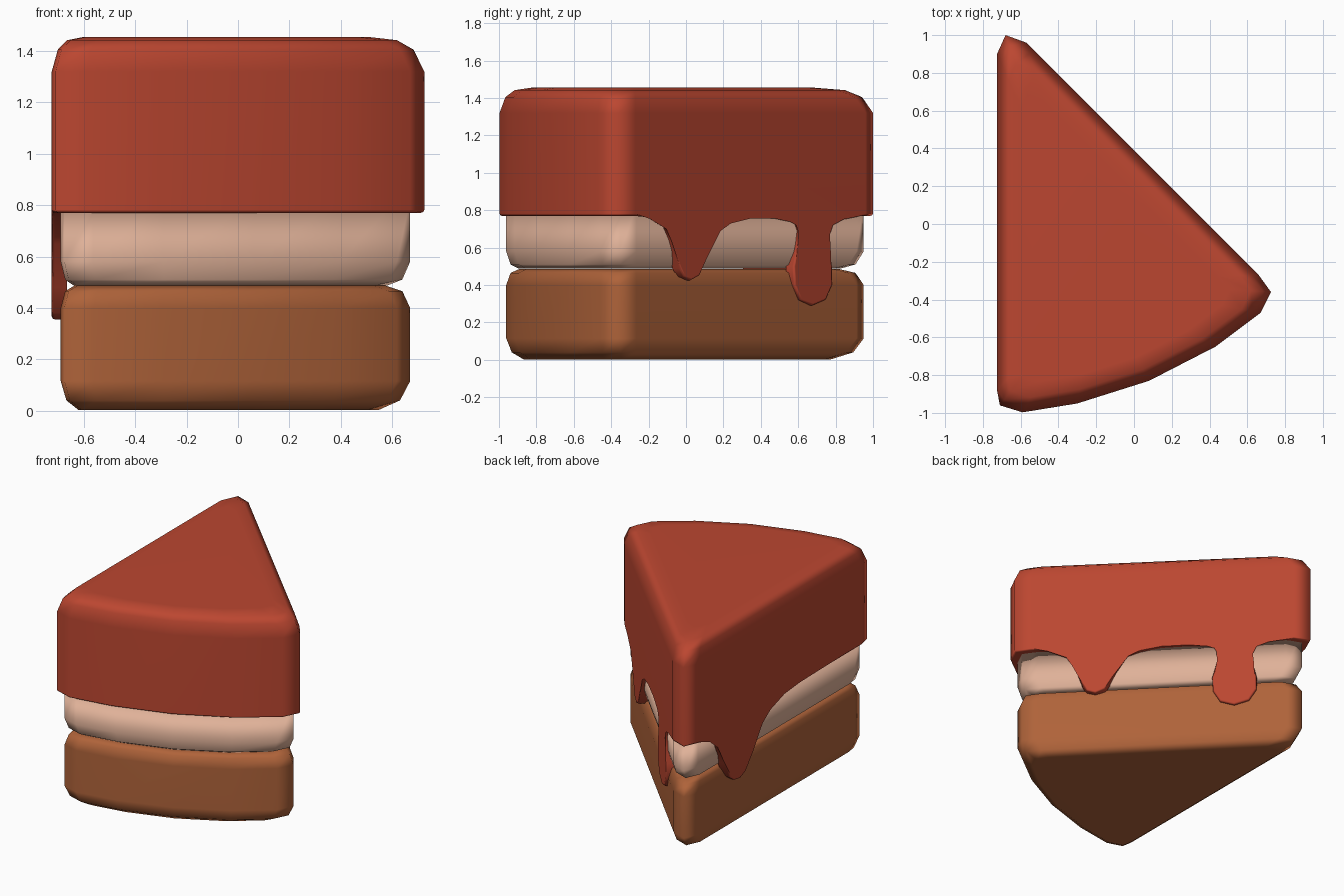
import bpy, bmesh
from mathutils import Vector

if "Cube" in bpy.data.objects:
    bpy.data.objects.remove(bpy.data.objects["Cube"])

# Wedge outline seen from above, counter-clockwise from the pointed tip
OUTLINE = [(-.68, 1.0), (-.725, .9), (-.725, -.88), (-.71, -.96), (-.59, -.997),
           (-.3, -.95), (.08, -.83), (.43, -.65), (.67, -.47), (.725, -.36),
           (.66, -.27), (-.57, .96)]
CENTRE = Vector((-.2, -.3))
RIM = .77

# Lower icing edge, as (y, z), on the flat left side and the diagonal side
LEFT_DRIPS = [(.77, .745), (.68, .67), (.61, .52), (.55, .40), (.50, .365), (.44, .355),
              (.38, .38), (.31, .48), (.21, .65), (.12, .715), (-.04, .755), (-.2, .77)]
DIAGONAL_DRIPS = [(-.19, .765), (-.10, .71), (-.07, .64), (-.03, .49), (-.01, .445),
                  (.03, .425), (.075, .45), (.11, .54), (.18, .70), (.24, .73), (.34, .755),
                  (.47, .757), (.56, .75), (.595, .73), (.608, .69), (.60, .62), (.577, .5),
                  (.582, .40), (.615, .32), (.68, .29), (.75, .32), (.785, .40), (.785, .5),
                  (.765, .6), (.76, .67), (.78, .73), (.84, .763)]


def material(name, colour):
    m = bpy.data.materials.new(name)
    m.diffuse_color = (*colour, 1)
    m.use_nodes = True
    m.node_tree.nodes["Principled BSDF"].inputs["Base Color"].default_value = m.diffuse_color
    return m


def scaled(p, s):
    return CENTRE + (Vector(p) - CENTRE) * s


def ring(bm, outline, s, z):
    return [bm.verts.new((*scaled(p, s), z)) for p in outline]


def bridge(bm, low, high):
    n = len(low)
    for i in range(n):
        j = (i + 1) % n
        bm.faces.new((low[i], low[j], high[j], high[i]))


def finish(bm, name, mat):
    for f in bm.faces:
        f.smooth = True
    me = bpy.data.meshes.new(name)
    bm.to_mesh(me)
    bm.free()
    me.materials.append(mat)
    ob = bpy.data.objects.new(name, me)
    bpy.context.collection.objects.link(ob)
    mod = ob.modifiers.new("even_shading", 'WEIGHTED_NORMAL')
    mod.weight = 60
    return ob


def layer(name, levels, mat):
    """Rounded wedge slab lofted through (scale, height) levels."""
    inner = [(-.01 + .938 * x, -.007 + .957 * y) for x, y in OUTLINE]
    bm = bmesh.new()
    rings = [ring(bm, inner, s, z) for s, z in levels]
    for a, b in zip(rings, rings[1:]):
        bridge(bm, a, b)
    bm.faces.new(rings[0][::-1])
    bm.faces.new(rings[-1])
    finish(bm, name, mat)


def icing(mat):
    bm = bmesh.new()
    # rounded top
    rings = [ring(bm, OUTLINE, s, z) for s, z in
             ((1, 1.32), (.955, 1.405), (.885, 1.442), (.76, 1.455))]
    for a, b in zip(rings, rings[1:]):
        bridge(bm, a, b)
    bm.faces.new(rings[-1])
    # side walls, with the dripping edge cut into two of them
    n = len(OUTLINE)
    corners = [bm.verts.new((*p, RIM)) for p in OUTLINE]
    inset = [Vector((*scaled(p, .9), RIM)) for p in OUTLINE]
    lower, inner = [], []
    for i in range(n):
        j = (i + 1) % n
        a, b = Vector(OUTLINE[i]), Vector(OUTLINE[j])
        d = (b - a).normalized()
        inward = Vector((-d.y, d.x, 0)) * .06
        drips = LEFT_DRIPS if i == 1 else DIAGONAL_DRIPS if i == 10 else []
        pts = []
        for y, z in drips:
            p = a.lerp(b, (y - a.y) / (b.y - a.y))
            pts.append(bm.verts.new((p.x, p.y, z)))
        bm.faces.new([corners[i]] + pts + [corners[j], rings[0][j], rings[0][i]])
        lower += [corners[i]] + pts
        inner += [inset[i]] + [v.co + inward for v in pts]
    # thickness of the edge, tucked back into the cake
    bridge(bm, [bm.verts.new(c) for c in inner], lower)
    edges = [bm.edges.get((lower[k - 1], lower[k])) for k in range(len(lower))]
    bmesh.ops.bevel(bm, geom=edges, offset=.012, segments=2, profile=.5,
                    affect='EDGES', clamp_overlap=True)
    finish(bm, "icing_with_drips", mat)


# Bottom sponge, cream filling, icing
layer("sponge", [(.86, .003), (.955, .04), (1, .115), (1, .40), (.965, .465), (.89, .487)],
      material("sponge brown", (.43, .125, .042)))
layer("cream", [(.9, .488), (.965, .51), (1, .58), (1, .82)],
      material("cream pink", (.74, .44, .315)))
icing(material("icing red", (.5, .062, .03)))
